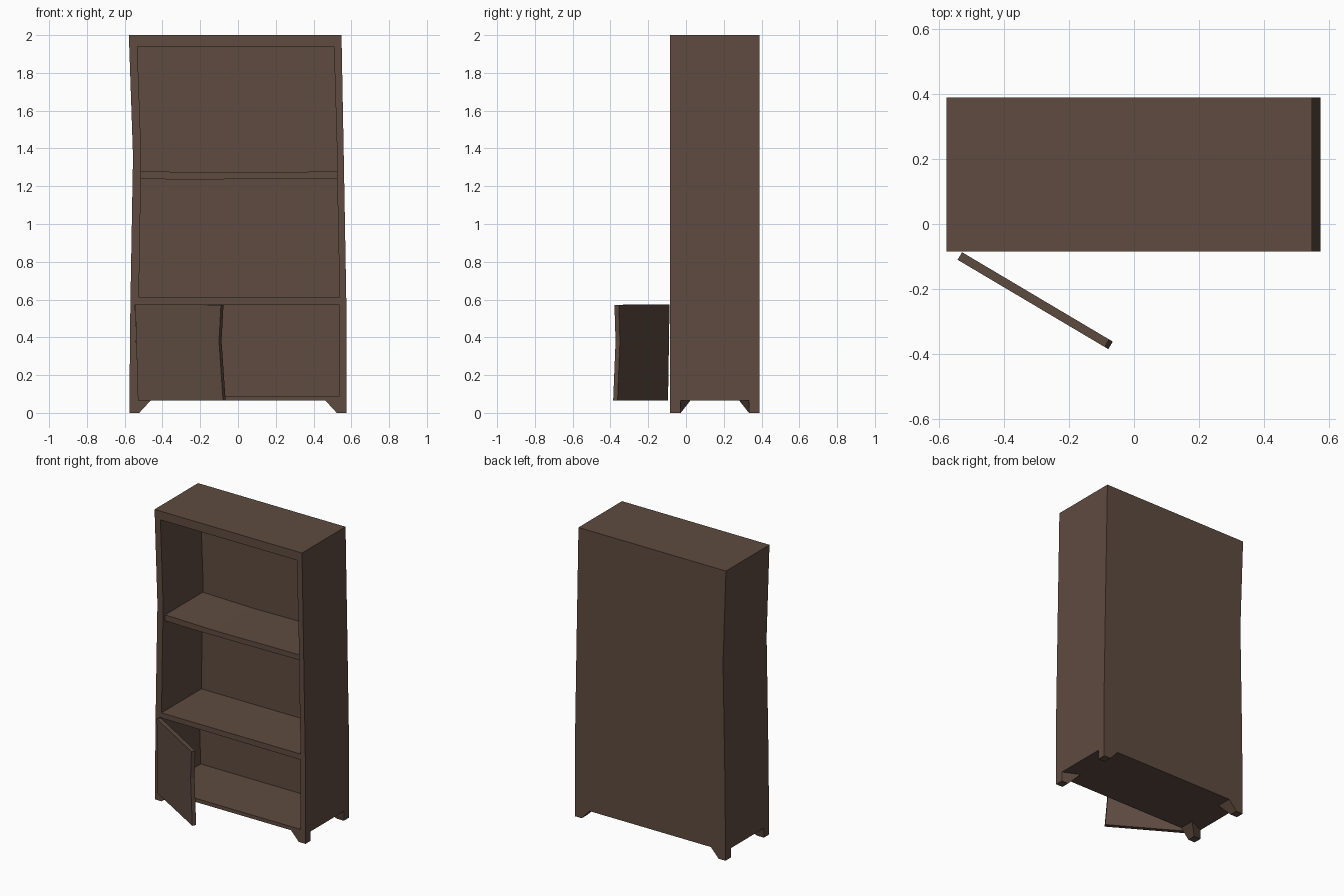
import bpy, bmesh
from mathutils import Vector

cube = bpy.data.objects.get("Cube")
if cube:
    bpy.data.objects.remove(cube, do_unlink=True)

brown = bpy.data.materials.new("dark_brown_wood")
brown.use_nodes = True
colour = (0.112, 0.070, 0.052, 1)
brown.diffuse_color = colour
brown.node_tree.nodes["Principled BSDF"].inputs["Base Color"].default_value = colour

FRONT, BACK, INNER_BACK, BASE = -0.085, 0.39, 0.35, 0.065


def loft(name, bottom, top):
    """Solid between two matching loops of points."""
    bm = bmesh.new()
    a = [bm.verts.new(p) for p in bottom]
    b = [bm.verts.new(p) for p in top]
    n = len(a)
    bm.faces.new(a)
    bm.faces.new(b)
    for i in range(n):
        j = (i + 1) % n
        bm.faces.new((a[i], a[j], b[j], b[i]))
    bmesh.ops.recalc_face_normals(bm, faces=bm.faces)
    mesh = bpy.data.meshes.new(name)
    bm.to_mesh(mesh)
    bm.free()
    mesh.materials.append(brown)
    obj = bpy.data.objects.new(name, mesh)
    bpy.context.collection.objects.link(obj)
    return obj


def prism(name, outline, y0, y1):
    """Front outline (x, z) pushed through from y0 to y1."""
    return loft(name, [(x, y0, z) for x, z in outline], [(x, y1, z) for x, z in outline])


# Crooked cabinet body
body = prism("cabinet_body", [
    (-0.575, BASE), (0.575, BASE), (0.575, 0.5), (0.561, 1.3), (0.548, 2),
    (-0.578, 2), (-0.556, 1.36), (-0.57, 0.57)], FRONT, BACK)

# Hollow compartments: open shelves above, cupboard below
openings = [
    [(-0.525, 0.61), (0.538, 0.61), (0.525, 1.25), (0.525, 1.36), (0.508, 1.94),
     (-0.533, 1.94), (-0.513, 1.38), (-0.515, 1.2)],
    [(-0.53, 0.09), (0.538, 0.09), (0.538, 0.57), (-0.545, 0.575)],
]
for outline in openings:
    cutter = prism("cutter", outline, FRONT - 0.1, INNER_BACK)
    cutter.hide_render = True
    cut = body.modifiers.new("opening", "BOOLEAN")
    cut.object = cutter
    cut.operation = "DIFFERENCE"
    cut.solver = "EXACT"
    bpy.context.view_layer.objects.active = body
    bpy.ops.object.modifier_apply(modifier=cut.name)
    bpy.data.objects.remove(cutter, do_unlink=True)

# Slightly sagging middle shelf, set back from the front
prism("middle_shelf", [
    (-0.52, 1.24), (-0.3, 1.235), (0.53, 1.242),
    (0.53, 1.278), (-0.15, 1.272), (-0.52, 1.28)], FRONT + 0.025, INNER_BACK + 0.005)

# Bracket feet, splayed inward toward the base
mid = (FRONT + BACK) / 2
half = (BACK - FRONT) / 2
for side, sx in (("left", 1), ("right", -1)):
    for end, sy in (("front", -1), ("back", 1)):
        def corner(x, inset, z):
            return (sx * x, mid + sy * (half - inset), z)
        loft(f"{end}_{side}_foot",
             [corner(0.575, 0, 0), corner(0.523, 0, 0),
              corner(0.523, 0.057, 0), corner(0.575, 0.057, 0)],
             [corner(0.575, 0, BASE), corner(0.463, 0, BASE),
              corner(0.463, 0.108, BASE), corner(0.575, 0.057, BASE)])

# Crooked cupboard door hanging open on its right-hand hinge
hinge = Vector((-0.53, -0.087, 0))
along = Vector((0.86, -0.51, 0)).normalized()
thick = Vector((along.y, -along.x, 0)) * 0.027
door_outline = [(0.016, BASE), (0.54, BASE), (0.515, 0.38), (0.527, 0.572), (0, 0.575)]
inner = [hinge + along * d + Vector((0, 0, z)) for d, z in door_outline]
loft("cupboard_door", inner, [p + thick for p in inner])
